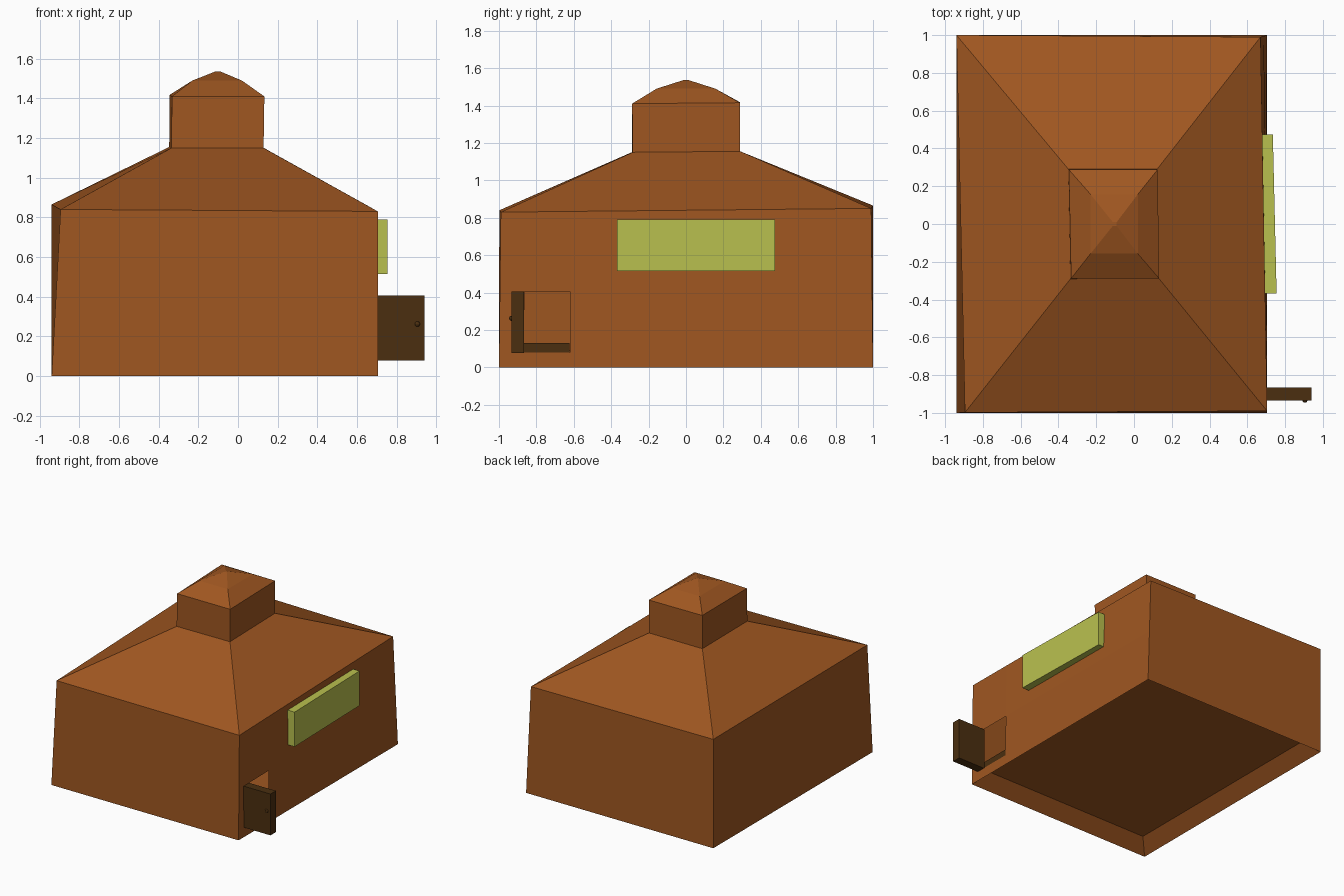
import bpy, bmesh, math
from mathutils import Vector

if "Cube" in bpy.data.objects:
    bpy.data.objects.remove(bpy.data.objects["Cube"])


def material(name, rgb):
    m = bpy.data.materials.new(name)
    m.diffuse_color = (*rgb, 1)
    m.use_nodes = True
    m.node_tree.nodes["Principled BSDF"].inputs["Base Color"].default_value = m.diffuse_color
    return m


BROWN = material("clay brown", (0.350, 0.095, 0.015))
DARK = material("dark wood", (0.070, 0.028, 0.005))
LIME = material("lime pane", (0.485, 0.527, 0.077))


def finish(bm, name, mat):
    bmesh.ops.remove_doubles(bm, verts=bm.verts, dist=1e-5)
    bmesh.ops.recalc_face_normals(bm, faces=bm.faces)
    me = bpy.data.meshes.new(name)
    bm.to_mesh(me)
    bm.free()
    me.materials.append(mat)
    ob = bpy.data.objects.new(name, me)
    bpy.context.collection.objects.link(ob)
    return ob


def quad(bm, *pts):
    return bm.faces.new([bm.verts.new(p) for p in pts])


def loft(bm, lower, upper, skip=()):
    """Join two four-corner rings with side faces."""
    for i in range(4):
        if i not in skip:
            j = (i + 1) % 4
            quad(bm, lower[i], lower[j], upper[j], upper[i])


def rect(x0, x1, y, z):
    return [Vector(p) for p in ((x0, -y, z), (x1, -y, z), (x1, y, z), (x0, y, z))]


def block(name, x0, x1, y0, y1, z0, z1, mat, shear=0.0):
    """Box whose x positions can slide by shear along its y length."""
    bm = bmesh.new()
    bmesh.ops.create_cube(bm, size=1)
    for v in bm.verts:
        t = v.co.y + 0.5
        v.co = (x0 + (v.co.x + 0.5) * (x1 - x0) + shear * t,
                y0 + t * (y1 - y0), z0 + (v.co.z + 0.5) * (z1 - z0))
    return finish(bm, name, mat)


# House shell: hollow walls, hipped roof and cupola, front-left corner first
base = rect(-0.94, 0.705, 1.0, 0.0)
eaves = [Vector(p) for p in ((-0.895, -0.998, 0.84), (0.705, -0.99, 0.83),
                             (0.67, 0.99, 0.85), (-0.94, 1.0, 0.865))]
neck = [Vector(p) for p in ((-0.336, -0.29, 1.15), (0.129, -0.285, 1.15),
                            (0.122, 0.29, 1.155), (-0.347, 0.29, 1.155))]
crown = [Vector(p) for p in ((-0.333, -0.288, 1.41), (0.133, -0.288, 1.41),
                             (0.125, 0.288, 1.415), (-0.345, 0.288, 1.418))]
shoulder = rect(-0.23, 0.02, 0.157, 1.49)
peak = rect(-0.112, -0.092, 0.01, 1.537)
floor = rect(-0.84, 0.605, 0.9, 0.09)

bm = bmesh.new()
loft(bm, base, eaves, skip=(1,))
for lower, upper in ((eaves, neck), (neck, crown), (crown, shoulder), (shoulder, peak)):
    loft(bm, lower, upper)
quad(bm, *peak)

# Underside: sloping skirt up to a raised floor
loft(bm, base, floor)
quad(bm, *floor)


# Right wall: a three by three grid with the middle left open as the doorway
def wall(u, v):
    return base[1].lerp(base[2], u).lerp(eaves[1].lerp(eaves[2], u), v)


us = (0, 0.066, 0.189, 1)
vs = (0, 0.094, 0.488, 1)
for i in range(3):
    for j in range(3):
        if (i, j) != (1, 1):
            quad(bm, wall(us[i], vs[j]), wall(us[i + 1], vs[j]),
                 wall(us[i + 1], vs[j + 1]), wall(us[i], vs[j + 1]))
finish(bm, "house_shell", BROWN)

# Doorway sill, open door and its knob
block("door_sill", 0.66, 0.70, -0.866, -0.624, 0.08, 0.13, DARK)
block("door", 0.70, 0.94, -0.934, -0.866, 0.077, 0.405, DARK)
bm = bmesh.new()
bmesh.ops.create_uvsphere(bm, u_segments=10, v_segments=6, radius=0.014)
bmesh.ops.translate(bm, verts=bm.verts, vec=(0.905, -0.932, 0.262))
finish(bm, "door_knob", DARK)

# Long window following the slight turn of the right wall
block("window", 0.69, 0.755, -0.368, 0.475, 0.515, 0.79, LIME, shear=-0.02)
